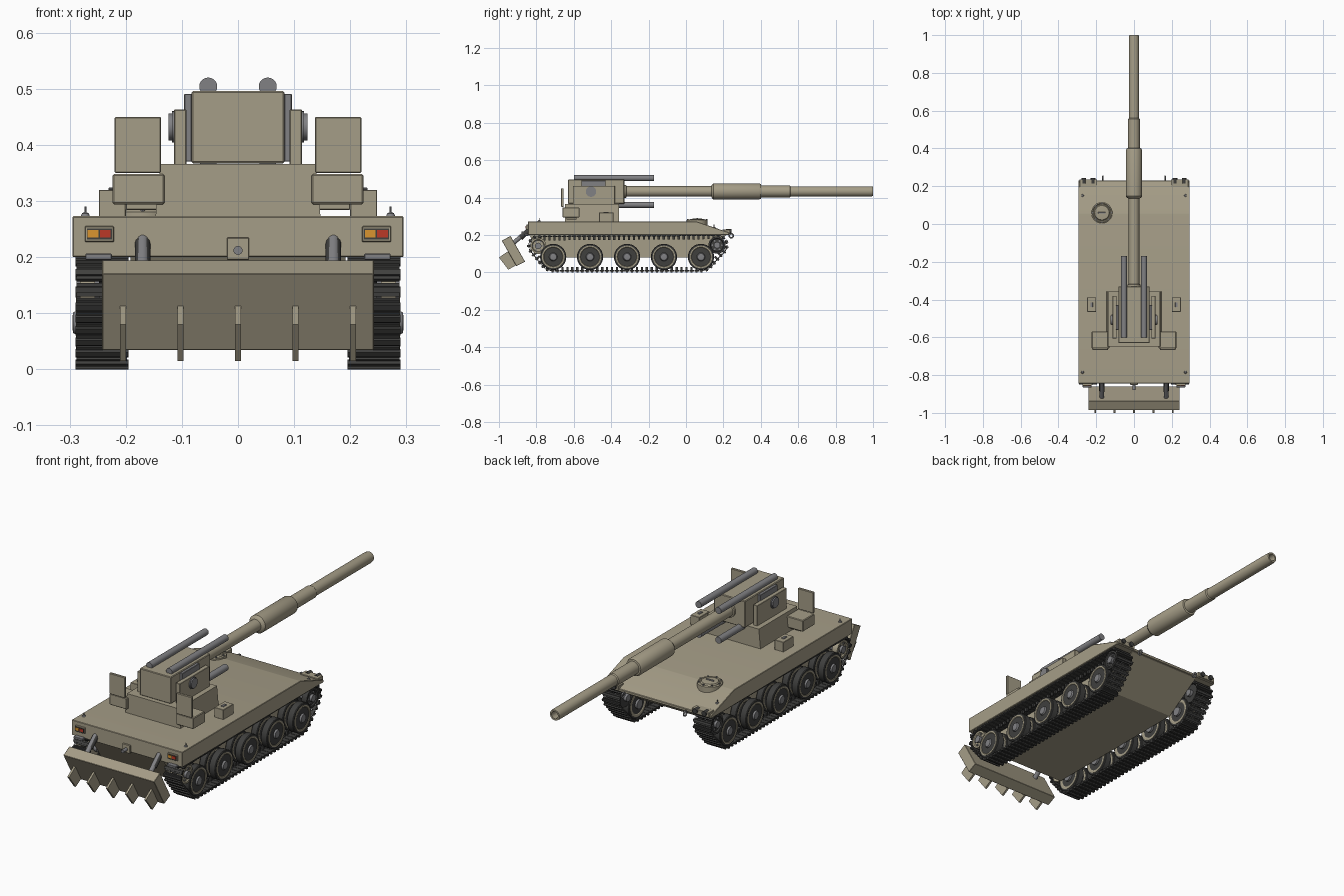
import bpy, bmesh, math
from mathutils import Vector, Matrix

if "Cube" in bpy.data.objects:
    bpy.data.objects.remove(bpy.data.objects["Cube"])


def material(name, rgb):
    m = bpy.data.materials.new(name)
    m.diffuse_color = (*rgb, 1)
    m.use_nodes = True
    m.node_tree.nodes["Principled BSDF"].inputs["Base Color"].default_value = m.diffuse_color
    return m


KHAKI = material("khaki", (0.376, 0.337, 0.242))
STEEL = material("steel", (0.22, 0.22, 0.23))
RUBBER = material("rubber", (0.05, 0.05, 0.048))
ORANGE = material("orange", (0.7, 0.3, 0.03))
RED = material("red", (0.5, 0.04, 0.02))


def finish(name, bm, mat, bevel=0):
    bmesh.ops.recalc_face_normals(bm, faces=bm.faces[:])
    if bevel:
        bmesh.ops.bevel(bm, geom=bm.edges[:], offset=bevel, segments=1, affect='EDGES')
    me = bpy.data.meshes.new(name)
    bm.to_mesh(me)
    bm.free()
    for p in me.polygons:
        p.use_smooth = True
    me.set_sharp_from_angle(angle=math.radians(30))
    me.materials.append(mat)
    ob = bpy.data.objects.new(name, me)
    bpy.context.collection.objects.link(ob)
    return ob


def add_box(bm, size, matrix):
    bmesh.ops.create_cube(bm, size=1, matrix=matrix @ Matrix.Diagonal((*size, 1)))


def box(name, lo, hi, mat=KHAKI, bevel=0.0015):
    lo, hi = Vector(lo), Vector(hi)
    bm = bmesh.new()
    add_box(bm, [abs(d) for d in hi - lo], Matrix.Translation((lo + hi) / 2))
    return finish(name, bm, mat, bevel)


def prism(name, profile, x0, x1, mat=KHAKI, bevel=0.0):
    """Extrude a (y, z) outline from x0 to x1."""
    bm = bmesh.new()
    f = bm.faces.new([bm.verts.new((x0, y, z)) for y, z in profile])
    r = bmesh.ops.extrude_face_region(bm, geom=[f])
    bmesh.ops.translate(bm, vec=(x1 - x0, 0, 0),
                        verts=[v for v in r["geom"] if isinstance(v, bmesh.types.BMVert)])
    return finish(name, bm, mat, bevel)


def lathe(name, profile, centre, axis, mat=KHAKI, n=32):
    """Revolve (radius, distance) points round an axis; ends are capped."""
    rot = Vector((0, 0, 1)).rotation_difference(Vector(axis)).to_matrix()
    c = Vector(centre)
    bm = bmesh.new()
    rings = [[bm.verts.new(c + rot @ Vector((r * math.cos(a), r * math.sin(a), d)))
              for a in (2 * math.pi * i / n for i in range(n))] for r, d in profile]
    for p, q in zip(rings, rings[1:]):
        for i in range(n):
            bm.faces.new((p[i], p[(i + 1) % n], q[(i + 1) % n], q[i]))
    bm.faces.new(rings[0])
    bm.faces.new(rings[-1])
    return finish(name, bm, mat)


def rod(name, a, b, r, mat=STEEL, n=20):
    d = Vector(b) - Vector(a)
    return lathe(name, [(r, 0), (r, d.length)], a, d.normalized(), mat, n)


def torus(name, centre, R, r, mat=STEEL):
    bpy.ops.mesh.primitive_torus_add(location=centre, rotation=(0, math.pi / 2, 0), major_radius=R,
                                     minor_radius=r, major_segments=20, minor_segments=8)
    ob = bpy.context.object
    ob.name = name
    ob.data.materials.append(mat)
    bpy.ops.object.shade_smooth()


# Hull: wide upper body and narrow belly
prism("upper_hull", [(-.845, .2), (-.845, .273), (.055, .273), (.23, .213), (.23, .2)], -.295, .295, bevel=.002)
prism("lower_hull", [(-.84, .202), (-.76, .08), (.03, .08), (.22, .202)], -.192, .192)

# Running gear
WHEELS = [-.71, -.513, -.315, -.118, .08]
IDLER, SPROCKET, AXLE = (-.79, .142, .046), (.166, .146, .049), .083


def track_path(step):
    """Evenly spaced points and directions on the hull of all wheel circles."""
    circles = [IDLER, SPROCKET] + [(y, AXLE, .07) for y in (WHEELS[0], WHEELS[-1])]
    pts = sorted((y + r * math.cos(a), z + r * math.sin(a)) for y, z, r in circles
                 for a in (math.radians(5 * k) for k in range(72)))
    loop = []
    for seq in (pts, pts[::-1]):
        h = []
        for p in seq:
            while len(h) > 1 and ((h[-1][0] - h[-2][0]) * (p[1] - h[-2][1])
                                  - (h[-1][1] - h[-2][1]) * (p[0] - h[-2][0])) <= 0:
                h.pop()
            h.append(p)
        loop += h[:-1]
    loop = [Vector(p) for p in loop]
    segs = list(zip(loop, loop[1:] + loop[:1]))
    total = sum((b - a).length for a, b in segs)
    n = round(total / step)
    out, run, k = [], 0, 0
    for a, b in segs:
        L = (b - a).length
        while k < n and k * total / n < run + L:
            out.append((a.lerp(b, (k * total / n - run) / L), (b - a).normalized()))
            k += 1
        run += L
    return out


links = track_path(.0265)
for s, side in ((-1, "left"), (1, "right")):
    # Track links: plate, grouser and guide horn
    bm = bmesh.new()
    for p, t in links:
        out = Vector((0, t.y, -t.x))
        m = Matrix(((1, 0, 0), (0, t.x, out.y), (0, t.y, out.z))).to_4x4()
        for w, l, h, off in ((.09, .024, .007, .0035), (.095, .011, .009, .0085), (.01, .012, .018, -.008)):
            pos = Vector((s * .2425, p.x, p.y)) + out * off
            add_box(bm, (w, l, h), Matrix.Translation(pos) @ m)
    finish(side + "_track", bm, RUBBER)

    # Road wheels in pairs, with bolts and hub cap
    for i, y in enumerate(WHEELS):
        c, ax, nm = (0, y, AXLE), (s, 0, 0), f"{side}_wheel_{i + 1}"
        for lo, hi, tag in ((.2, .233, "inner"), (.252, .287, "outer")):
            lathe(f"{nm}_{tag}_tyre", [(.058, lo), (.067, lo), (.07, lo + .003), (.07, hi - .003),
                                       (.067, hi), (.058, hi)], c, ax, RUBBER)
            lathe(f"{nm}_{tag}_disc", [(.04, lo + .004), (.05, lo - .002), (.06, lo - .002), (.06, hi + .002),
                                       (.053, hi + .002), (.047, hi - .003), (.03, hi - .003)], c, ax)
        lathe(nm + "_hub", [(.022, .19), (.022, .287), (.018, .294), (.01, .295)], c, ax, STEEL)
        for k in range(6):
            a = k * math.pi / 3
            b = (y + .037 * math.cos(a), AXLE + .037 * math.sin(a))
            rod(f"{nm}_bolt_{k + 1}", (s * .28, *b), (s * .287, *b), .006, RUBBER, 10)

    # Idler and toothed sprocket
    for nm, (y, z, r) in (("idler", IDLER), ("sprocket", SPROCKET)):
        for lo, hi in ((.205, .23), (.255, .282)):
            lathe(f"{side}_{nm}_rim", [(r - .012, lo), (r - .003, lo), (r - .003, hi), (r - .012, hi),
                                       (r - .016, hi - .006), (.016, hi - .006)], (0, y, z), (s, 0, 0),
                  KHAKI if nm == "idler" else RUBBER)
        rod(f"{side}_{nm}_hub", (s * .19, y, z), (s * .288, y, z), .017)
        for k in range(6):
            a = k * math.pi / 3
            b = (y + .026 * math.cos(a), z + .026 * math.sin(a))
            rod(f"{side}_{nm}_bolt_{k + 1}", (s * .27, *b), (s * .28, *b), .005, STEEL, 10)

    # Front lamp clusters: frame, orange and red lenses
    box(side + "_lamp_frame", (s * .221, -.853, .227), (s * .273, -.844, .255))
    box(side + "_lamp_recess", (s * .2245, -.8545, .231), (s * .2695, -.852, .251), RUBBER, 0)
    for x0, mat in ((-.268, ORANGE), (-.246, RED)):
        x0 = x0 if s < 0 else x0 + .494
        box(side + "_lamp_lens", (x0, -.857, .235), (x0 + .019, -.853, .248), mat, 0)
    # Marker posts on the deck corners
    for y, z in ((-.785, .273), (.15, .238)):
        lathe(side + "_marker_post", [(.008, 0), (.006, .005), (.002, .007), (.002, .017)], (s * .272, y, z), (0, 0, 1), STEEL, 12)
    # Rear lamp housings and tow eyes
    box(side + "_rear_lamp_bracket", (s * .195, .195, .205), (s * .288, .236, .229))
    for x in (.217, .265):
        rod(side + "_rear_lamp", (s * x, .215, .221), (s * x, .244, .221), .012, RUBBER)
    torus(side + "_tow_eye", (s * .165, .242, .196), .011, .004)
    box(side + "_front_bracket", (s * .225, -.865, .195), (s * .272, -.843, .206), STEEL)

    # Blade arms
    rod(side + "_blade_arm", (s * .17, -.835, .233), (s * .17, -.925, .155), .0115)
    rod(side + "_blade_arm_sleeve", (s * .17, -.84, .225), (s * .17, -.885, .185), .014, RUBBER)

    # Crew seats and deck boxes
    box(side + "_seat_cushion", (s * .131, -.66, .294), (s * .224, -.57, .348), bevel=.003)
    box(side + "_seat_back", (s * .137, -.667, .35), (s * .22, -.654, .45), bevel=.002)
    box(side + "_seat_bracket", (s * .14, -.64, .284), (s * .2, -.585, .295))
    box(side + "_deck_box", (s * .2, -.465, .272), (s * .248, -.388, .32))
    box(side + "_deck_box_latch", (s * .217, -.44, .319), (s * .231, -.415, .324), STEEL)

    # Trunnion plates, thin inner shields and trunnion discs
    box(side + "_trunnion_plate", (s * .092, -.605, .364), (s * .114, -.38, .463))
    box(side + "_inner_shield", (s * .082, -.56, .37), (s * .096, -.43, .491), STEEL)
    lathe(side + "_trunnion_disc", [(.028, .11), (.028, .118), (.024, .118), (.024, .124)], (0, -.508, .432), (s, 0, 0), STEEL)
    # Recoil cylinders above and below the barrel
    rod(side + "_upper_recoil_cylinder", (s * .053, -.6, .504), (s * .053, -.17, .504), .016)
    rod(side + "_lower_recoil_cylinder", (s * .053, -.5, .361), (s * .053, -.17, .361), .016)

# Gun mount, tapered towards the top
mount = box("gun_mount_base", (-.147, -.648, .272), (.147, -.357, .366), bevel=0)
for v in mount.data.vertices:
    if v.co.z > .3:
        v.co.x *= .94
box("breech_housing", (-.083, -.63, .367), (.083, -.33, .496), bevel=.003)

# Barrel with sleeve and hollow muzzle
lathe("gun_barrel", [(.034, -.34), (.034, -.32), (.028, -.318), (.028, .135), (.038, .14), (.043, .147),
                     (.043, .39), (.039, .4), (.031, .402), (.031, .555), (.027, .56), (.027, .985),
                     (.025, 1.0), (.017, 1.0), (.017, .85)], (0, 0, .433), (0, 1, 0))

# Dozer blade with ground ribs
prism("dozer_blade", [(-.985, .17), (-.938, .195), (-.86, .057), (-.907, .034)], -.242, .242, bevel=.0015)
for i in range(5):
    x = -.205 + .1025 * i
    prism(f"blade_rib_{i + 1}", [(-1, .08), (-.95, .015), (-.885, .052), (-.94, .121)], x - .005, x + .005)

# Front tow hook
box("tow_hook_plate", (-.02, -.852, .195), (.02, -.843, .235))
rod("tow_hook_pin", (0, -.85, .212), (0, -.88, .212), .008)

# Driver hatch with rim and handle
lathe("driver_hatch", [(.056, -.02), (.056, .008), (.05, .012), (.046, .008), (.042, .008), (.038, .014), (.015, .016)],
      (-.17, .06, .272), (0, 0, 1))
box("hatch_handle", (-.19, .055, .285), (-.15, .063, .292), STEEL)
for k in range(8):
    a = k * math.pi / 4
    rod(f"hatch_bolt_{k + 1}", (-.17 + .05 * math.cos(a), .06 + .05 * math.sin(a), .275),
        (-.17 + .05 * math.cos(a), .06 + .05 * math.sin(a), .287), .004, STEEL, 8)
